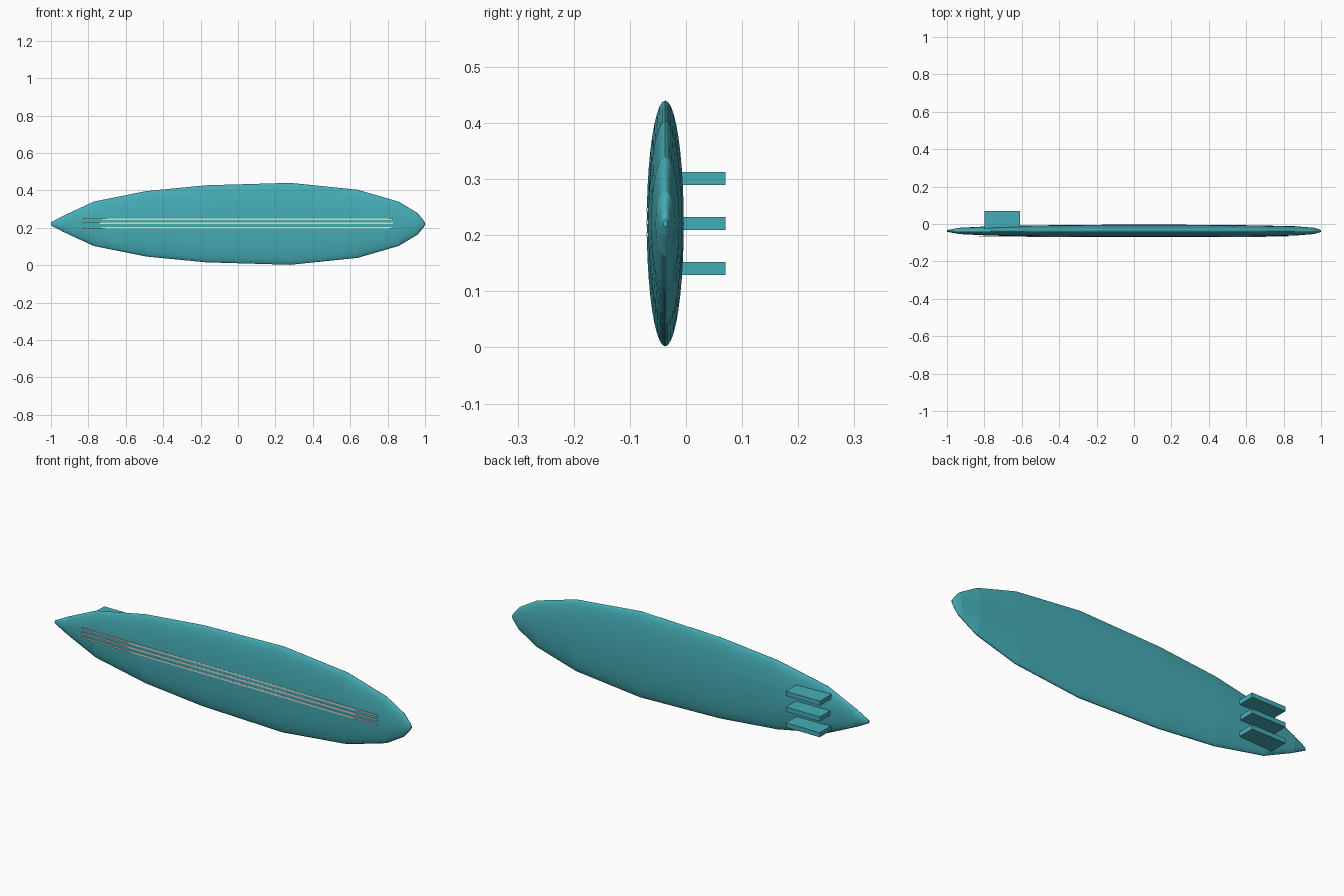
import bpy, bmesh
from math import sin, cos, pi

if "Cube" in bpy.data.objects:
    bpy.data.objects.remove(bpy.data.objects["Cube"])

def material(name, color):
    m = bpy.data.materials.new(name)
    m.diffuse_color = (*color, 1)
    m.use_nodes = True
    m.node_tree.nodes["Principled BSDF"].inputs["Base Color"].default_value = m.diffuse_color
    return m

TEAL = material("teal", (0.06, 0.42, 0.47))
PALE = material("pale", (0.75, 0.72, 0.68))
ZC, YC, SIDES = 0.221, -0.037, 40

def box(name, lo, hi, mat):
    bpy.ops.mesh.primitive_cube_add(size=1, location=[(a + b) / 2 for a, b in zip(lo, hi)])
    o = bpy.context.object
    o.name = name
    o.scale = [b - a for a, b in zip(lo, hi)]
    o.data.materials.append(mat)

# Board: elliptical sections (x, half width, half thickness) from tail to nose
sections = [(-1, 0.008, 0.005), (-0.93, 0.045, 0.017), (-0.77, 0.119, 0.025),
            (-0.49, 0.175, 0.030), (-0.17, 0.206, 0.033), (0.28, 0.219, 0.033),
            (0.64, 0.182, 0.030), (0.86, 0.118, 0.025), (0.96, 0.058, 0.017),
            (0.99, 0.022, 0.009), (1, 0.006, 0.004)]
bm = bmesh.new()
rings = [[bm.verts.new((x, YC + t * cos(2 * pi * i / SIDES), ZC + w * sin(2 * pi * i / SIDES)))
          for i in range(SIDES)] for x, w, t in sections]
for a, b in zip(rings, rings[1:]):
    for i in range(SIDES):
        j = (i + 1) % SIDES
        bm.faces.new((a[i], a[j], b[j], b[i]))
bm.faces.new(rings[0])
bm.faces.new(rings[-1])
bmesh.ops.recalc_face_normals(bm, faces=bm.faces)
mesh = bpy.data.meshes.new("board")
bm.to_mesh(mesh)
bm.free()
mesh.materials.append(TEAL)
board = bpy.data.objects.new("board", mesh)
bpy.context.collection.objects.link(board)

# Three fins on the back face
for i, z in enumerate((0.141, 0.221, 0.301)):
    box(f"fin_{i + 1}", (-0.80, -0.035, z - 0.0115), (-0.61, 0.07, z + 0.0115), TEAL)

# Three thin stripes along the front face
for i, z in enumerate((0.201, 0.223, 0.245)):
    box(f"stripe_{i + 1}", (-0.83, -0.0705, z - 0.004), (0.83, -0.067, z + 0.004), PALE)
